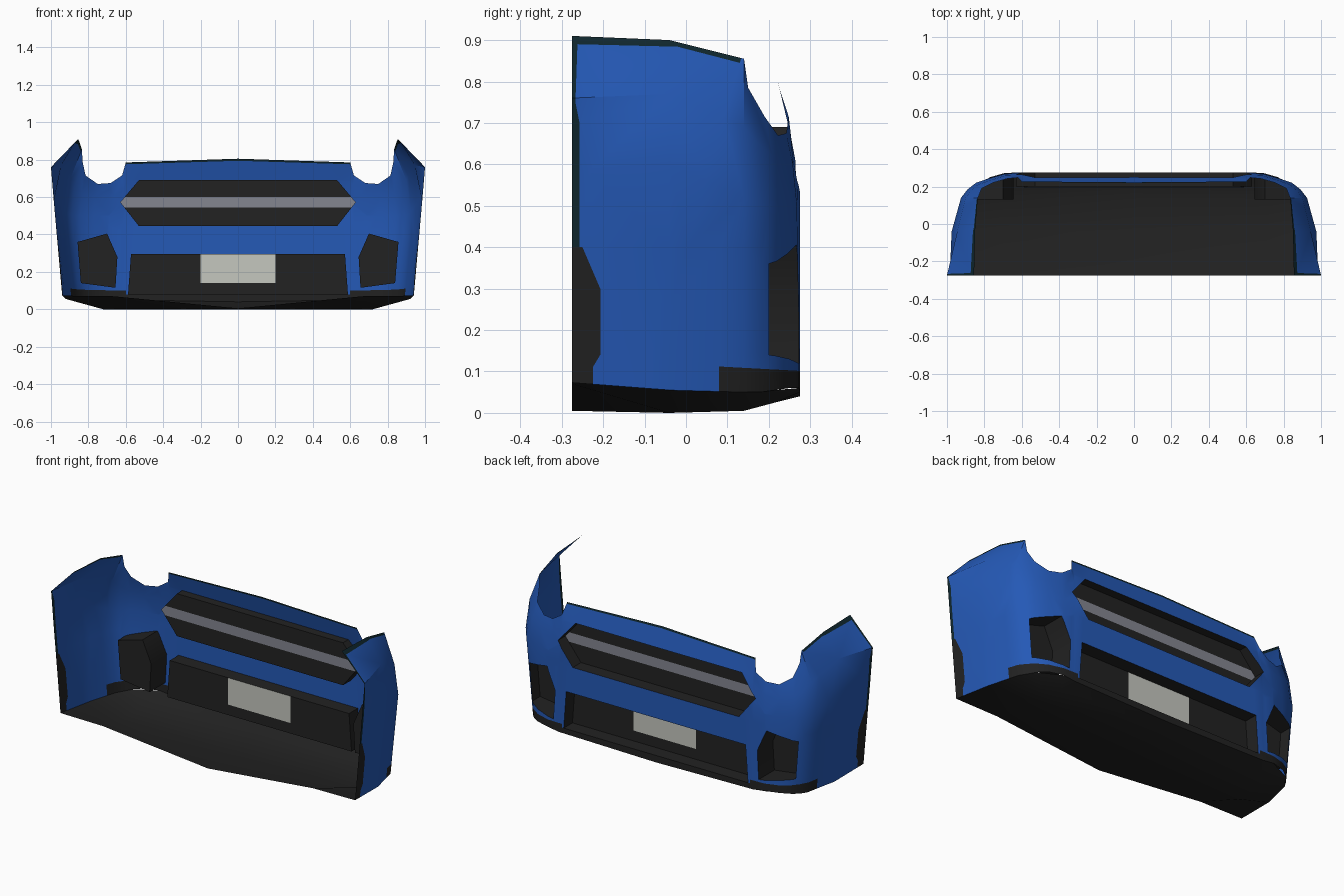
import bpy
import bmesh
from mathutils import Vector

cube = bpy.data.objects.get("Cube")
if cube:
    bpy.data.objects.remove(cube, do_unlink=True)


def make_material(name, color):
    mat = bpy.data.materials.new(name)
    mat.use_nodes = True
    mat.diffuse_color = (*color, 1)
    shader = mat.node_tree.nodes["Principled BSDF"]
    shader.inputs["Base Color"].default_value = (*color, 1)
    shader.inputs["Roughness"].default_value = 0.6
    return mat


MATERIALS = [
    make_material("blue_paint", (0.018, 0.10, 0.47)),
    make_material("black_plastic", (0.016, 0.016, 0.016)),
    make_material("dark_teal_rim", (0.005, 0.02, 0.027)),
    make_material("grey_bar", (0.23, 0.24, 0.28)),
    make_material("pale_plate", (0.56, 0.57, 0.52)),
]
BLUE, BLACK, RIM, GREY, PALE = range(len(MATERIALS))
X, Y, Z = range(3)


def finish(bm, name):
    """Turn a half mesh into a mirrored, smooth shaded object."""
    mesh = bpy.data.meshes.new(name)
    bm.to_mesh(mesh)
    bm.free()
    for mat in MATERIALS:
        mesh.materials.append(mat)
    obj = bpy.data.objects.new(name, mesh)
    bpy.context.collection.objects.link(obj)
    bpy.ops.object.select_all(action="DESELECT")
    obj.select_set(True)
    bpy.context.view_layer.objects.active = obj
    bpy.ops.object.shade_smooth_by_angle()
    mirror = obj.modifiers.new("Mirror", "MIRROR")
    mirror.use_clip = True
    return obj


def loft(columns, material):
    """Bridge neighbouring columns of points with quads."""
    bm = bmesh.new()
    grid = [[bm.verts.new(p) for p in column] for column in columns]
    for left, right in zip(grid, grid[1:]):
        for j in range(len(left) - 1):
            face = bm.faces.new((left[j], left[j + 1], right[j + 1], right[j]))
            face.material_index = material
    return bm


def slice_faces(bm, faces, point, normal):
    geom = set(faces)
    for face in faces:
        geom.update(face.edges)
        geom.update(face.verts)
    bmesh.ops.bisect_plane(bm, geom=list(geom), plane_co=point, plane_no=normal, dist=1e-5)


def inside(a, b, polygon):
    hit = False
    for (a0, b0), (a1, b1) in zip(polygon, polygon[1:] + polygon[:1]):
        if (b0 > b) != (b1 > b) and a < a0 + (b - b0) * (a1 - a0) / (b1 - b0):
            hit = not hit
    return hit


def cut_region(bm, axis, polygon, allowed):
    """Cut a polygon, seen along one axis, into the skin; return its faces."""
    low = [min(p[k] for p in polygon) for k in range(2)]
    high = [max(p[k] for p in polygon) for k in range(2)]

    def near(face):
        for k, ax in enumerate((axis, Z)):
            values = [v.co[ax] for v in face.verts]
            if max(values) < low[k] or min(values) > high[k]:
                return False
        return allowed(face.calc_center_median())

    for (a0, b0), (a1, b1) in zip(polygon, polygon[1:] + polygon[:1]):
        point, normal = Vector(), Vector()
        point[axis], point[Z] = a0, b0
        normal[axis], normal[Z] = b1 - b0, a0 - a1
        slice_faces(bm, [f for f in bm.faces if near(f)], point, normal.normalized())
    result = []
    for face in bm.faces:
        center = face.calc_center_median()
        if allowed(center) and inside(center[axis], center[Z], polygon):
            result.append(face)
    return result


def paint(bm, axis, polygon, allowed, material):
    for face in cut_region(bm, axis, polygon, allowed):
        face.material_index = material


def on_front(c):
    return c.y > 0.1


def on_side(c):
    return c.x > 0.78


def recess(bm, name, polygon, depth, bands=(), accent=None, accent_color=BLACK):
    """Open a hole in the skin and set a flat-backed black pocket into it."""
    hole = cut_region(bm, X, polygon, on_front)
    bm.faces.index_update()
    keep = {f.index for f in hole}
    pocket = bm.copy()
    bmesh.ops.delete(bm, geom=hole, context="FACES")
    outside = [f for f in pocket.faces if f.index not in keep]
    bmesh.ops.delete(pocket, geom=outside, context="FACES")
    front = list(pocket.faces)
    out = bmesh.ops.extrude_face_region(pocket, geom=front, use_keep_orig=True)
    for item in out["geom"]:
        if isinstance(item, bmesh.types.BMVert):
            item.co.y = depth
    middle = [f for f in pocket.faces if all(v.co.x < 1e-4 for v in f.verts)]
    bmesh.ops.delete(pocket, geom=front + middle, context="FACES")

    def back():
        return [f for f in pocket.faces if all(abs(v.co.y - depth) < 1e-4 for v in f.verts)]

    for point, normal in bands:
        slice_faces(pocket, back(), point, normal)
    for face in pocket.faces:
        face.material_index = BLACK
    for face in back():
        if accent and accent(face.calc_center_median()):
            face.material_index = accent_color
    return finish(pocket, name)


# Skin sections from the centre round to the rear, each from bottom to top
sections = [
    [(0, .275, .04), (0, .275, .55), (0, .25, .69), (0, .22, .805)],
    [(.6, .275, .05), (.6, .275, .55), (.6, .25, .685), (.6, .225, .785)],
    [(.62, .275, .05), (.62, .27, .55), (.62, .258, .63), (.62, .248, .715)],
    [(.69, .273, .06), (.69, .268, .5), (.69, .258, .6), (.68, .242, .675)],
    [(.77, .25, .06), (.77, .245, .5), (.765, .235, .6), (.75, .222, .67)],
    [(.82, .215, .055), (.845, .22, .5), (.835, .21, .62), (.815, .19, .715)],
    [(.85, .18, .05), (.89, .185, .5), (.875, .175, .65), (.83, .15, .785)],
    [(.875, .14, .05), (.925, .14, .52), (.9, .14, .69), (.835, .14, .855)],
    [(.92, -.04, .055), (.975, -.04, .6), (.945, -.04, .77), (.85, -.04, .9)],
    [(.94, -.275, .073), (.985, -.275, .58), (1, -.275, .76), (.855, -.275, .91)],
]
skin = loft(sections, BLUE)

# Painted borders: top rim, rear rim, wheel arch edge and lower lip
paint(skin, X, [(-.1, .797), (.61, .775), (.61, .9), (-.1, .9)], on_front, RIM)
paint(skin, Y, [(-.3, .4), (-.257, .4), (-.257, .7), (-.267, .75), (-.262, .89),
                (-.02, .884), (.13, .845), (.16, .95), (-.3, .95)], on_side, RIM)
paint(skin, Y, [(-.3, 0), (-.225, 0), (-.225, .11), (-.207, .14), (-.207, .3),
                (-.25, .4), (-.3, .4)], on_side, BLACK)
paint(skin, Y, [(.08, 0), (.3, 0), (.3, .1), (.08, .112)], lambda c: c.x > .6, BLACK)
paint(skin, X, [(-.1, 0), (.6, 0), (.6, .08), (-.1, .08)], on_front, BLACK)

# Upper grille with a grey bar across its back
recess(skin, "upper_grille", [(-.1, .445), (.53, .445), (.63, .572), (.53, .69), (-.1, .69)], .2,
       [((0, 0, .545), (0, 0, 1)), ((0, 0, .6), (0, 0, 1))],
       lambda c: .545 < c.z < .6, GREY)

# Lower grille with a pale plate
recess(skin, "lower_grille", [(-.1, .08), (.588, .08), (.572, .295), (-.1, .295)], .195,
       [((.2, 0, 0), (1, 0, 0)), ((0, 0, .14), (0, 0, 1))],
       lambda c: c.x < .2 and c.z > .14, PALE)

# Corner lamp pockets
recess(skin, "lamp_pockets", [(.655, .115), (.84, .14), (.858, .36), (.70, .405), (.645, .28)], .13)

finish(skin, "bumper_skin")

# Undertray, shallow and dished, closing the bottom
tray = loft([
    [(0, -.275, .005), (.67, -.275, .07), (.94, -.275, .073)],
    [(0, -.04, 0), (.72, -.04, 0), (.92, -.04, .055)],
    [(0, .14, .005), (.72, .14, .005), (.875, .14, .05)],
    [(0, .215, .025), (.65, .215, .025), (.82, .215, .055)],
    [(0, .275, .04), (.6, .275, .05), (.69, .273, .06)],
], BLACK)
finish(tray, "undertray")
